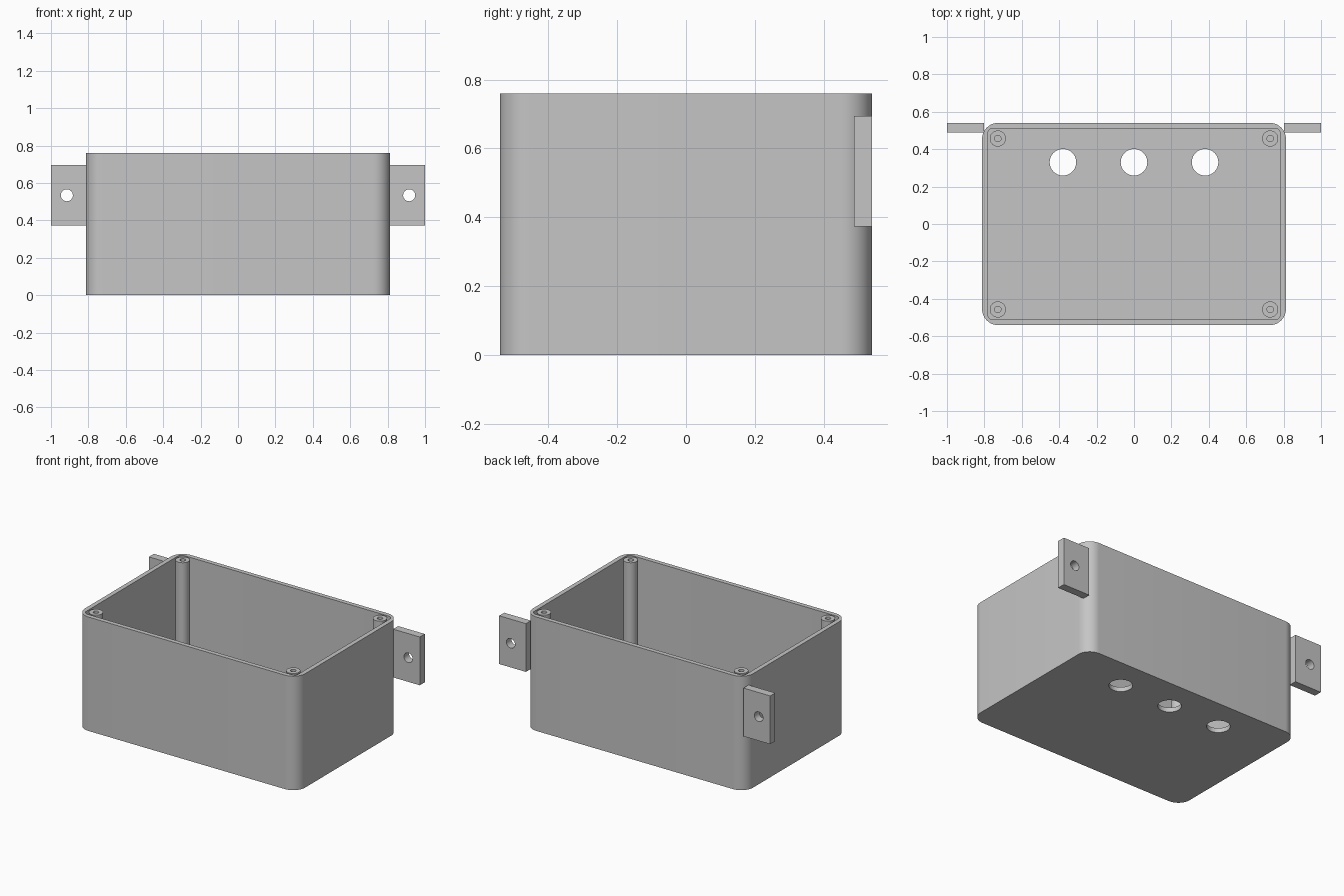
import bpy
import bmesh
from math import sin, cos, pi
from mathutils import Matrix

if "Cube" in bpy.data.objects:
    bpy.data.objects.remove(bpy.data.objects["Cube"], do_unlink=True)

HALF_X, HALF_Y, HEIGHT = 0.813, 0.541, 0.76
WALL, CORNER = 0.03, 0.088

gray = bpy.data.materials.new("light gray plastic")
gray.use_nodes = True
COLOR = (0.56, 0.56, 0.56, 1)
gray.diffuse_color = COLOR
gray.node_tree.nodes["Principled BSDF"].inputs["Base Color"].default_value = COLOR


def rounded_rect(hx, hy, r, steps=12):
    """Outline of a rounded rectangle, counter-clockwise."""
    pts = []
    for i, (sx, sy) in enumerate([(1, 1), (-1, 1), (-1, -1), (1, -1)]):
        for k in range(steps + 1):
            a = (i + k / steps) * pi / 2
            pts.append((sx * (hx - r) + r * cos(a), sy * (hy - r) + r * sin(a)))
    return pts


def circle(cx, cy, r, n=40):
    return [(cx + r * cos(2 * pi * k / n), cy + r * sin(2 * pi * k / n)) for k in range(n)]


def rect(x0, x1, y0, y1):
    return [(x0, y0), (x1, y0), (x1, y1), (x0, y1)]


def prism(name, outline, z0, z1, turn=None):
    """Extrude an outline from z0 to z1, optionally transformed."""
    bm = bmesh.new()
    face = bm.faces.new([bm.verts.new((x, y, z0)) for x, y in outline])
    top = bmesh.ops.extrude_face_region(bm, geom=[face])["geom"]
    verts = [v for v in top if isinstance(v, bmesh.types.BMVert)]
    bmesh.ops.translate(bm, verts=verts, vec=(0, 0, z1 - z0))
    if turn:
        bm.transform(turn)
    bmesh.ops.recalc_face_normals(bm, faces=bm.faces[:])
    mesh = bpy.data.meshes.new(name)
    bm.to_mesh(mesh)
    bm.free()
    mesh.materials.append(gray)
    obj = bpy.data.objects.new(name, mesh)
    bpy.context.collection.objects.link(obj)
    return obj


def activate(obj):
    bpy.ops.object.select_all(action="DESELECT")
    obj.select_set(True)
    bpy.context.view_layer.objects.active = obj


def cut(obj, cutters):
    """Subtract the cutters, remove them and smooth the round faces."""
    activate(obj)
    for c in cutters:
        c.hide_render = True
        mod = obj.modifiers.new("cut", "BOOLEAN")
        mod.operation, mod.solver, mod.object = "DIFFERENCE", "EXACT", c
        bpy.ops.object.modifier_apply(modifier=mod.name)
        bpy.data.objects.remove(c, do_unlink=True)
    bpy.ops.object.shade_smooth_by_angle(angle=pi / 6)


# Open box with three cable holes in the floor
box = prism("box_body", rounded_rect(HALF_X, HALF_Y, CORNER), 0, HEIGHT)
cavity = prism("cavity_cutter", rounded_rect(HALF_X - WALL, HALF_Y - WALL, 0.03), WALL, HEIGHT + 0.1)
holes = [prism("hole_cutter", circle(x, 0.33, 0.071), -0.1, 0.1) for x in (-0.38, 0, 0.38)]
cut(box, [cavity] + holes)

# Screw posts in the corners
for sx, side in ((-1, "right"), (1, "left")):
    for sy, end in ((-1, "front"), (1, "back")):
        x, y = sx * 0.728, sy * 0.457
        post = prism(f"{end}_{side}_screw_post", circle(x, y, 0.043), WALL - 0.01, HEIGHT)
        cut(post, [prism("screw_cutter", circle(x, y, 0.017), 0.4, HEIGHT + 0.1)])

# Mounting tabs flush with the back, drawn in x-z and turned upright
UPRIGHT = Matrix.Rotation(pi / 2, 4, "X")
for sx, side in ((-1, "right"), (1, "left")):
    x0, x1 = sorted((sx * 0.803, sx))
    tab = prism(f"{side}_mounting_tab", rect(x0, x1, 0.373, 0.695), -HALF_Y, -0.488, UPRIGHT)
    cut(tab, [prism("tab_cutter", circle(sx * 0.915, 0.534, 0.032), -0.7, -0.3, UPRIGHT)])
